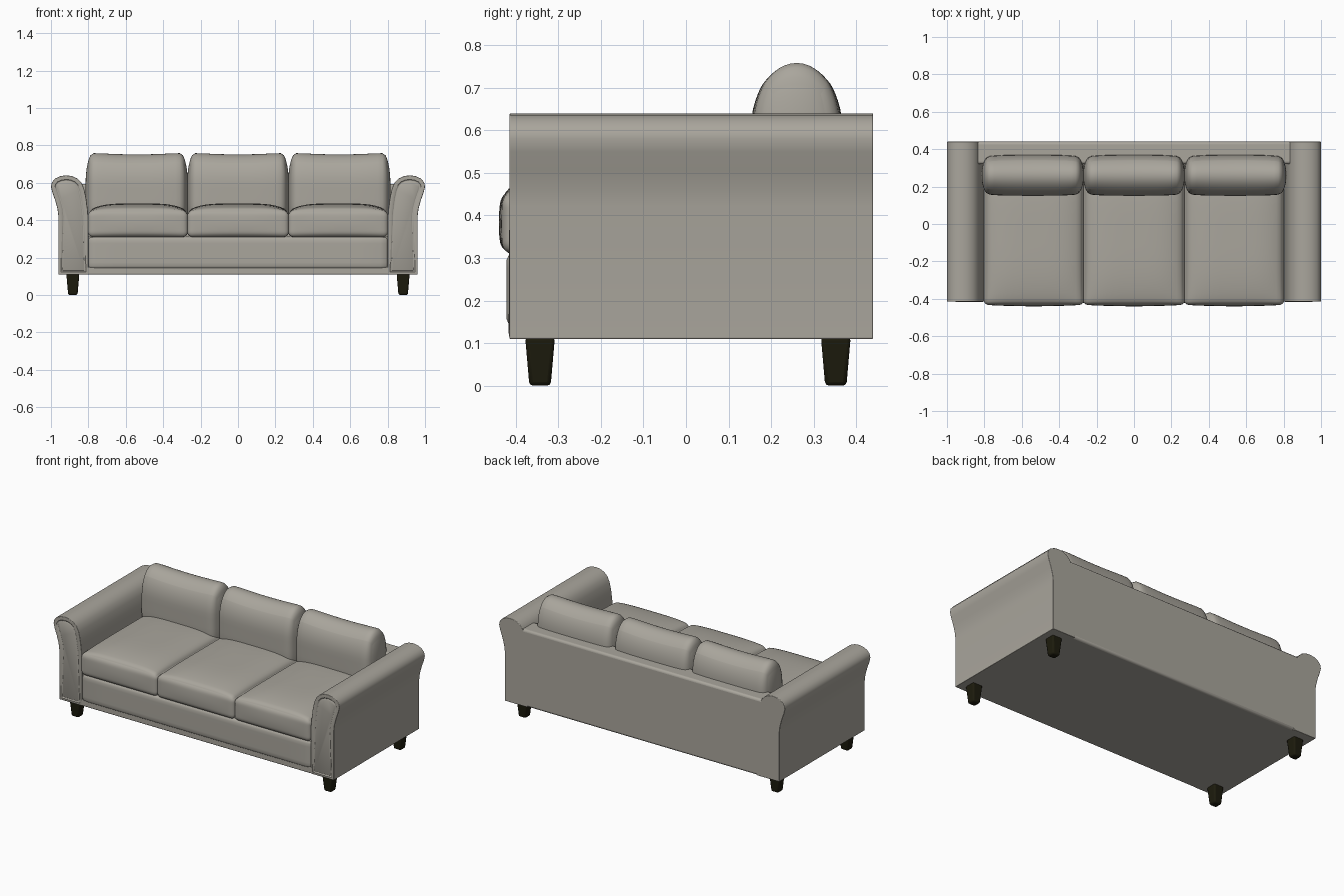
import bpy, bmesh, math
from mathutils import Vector

if "Cube" in bpy.data.objects:
    bpy.data.objects.remove(bpy.data.objects["Cube"])


def material(name, rgb):
    m = bpy.data.materials.new(name)
    m.diffuse_color = (*rgb, 1)
    m.use_nodes = True
    m.node_tree.nodes["Principled BSDF"].inputs["Base Color"].default_value = m.diffuse_color
    return m


FABRIC = material("warm grey fabric", (0.40, 0.38, 0.335))
WOOD = material("dark wood", (0.012, 0.011, 0.004))


def finish(name, bm, mat, bevel=0.0, segments=3, angle=40):
    bmesh.ops.recalc_face_normals(bm, faces=bm.faces)
    me = bpy.data.meshes.new(name)
    bm.to_mesh(me)
    bm.free()
    ob = bpy.data.objects.new(name, me)
    bpy.context.collection.objects.link(ob)
    me.materials.append(mat)
    if bevel:
        b = ob.modifiers.new("soft edges", 'BEVEL')
        b.width, b.segments, b.limit_method = bevel, segments, 'ANGLE'
        b.angle_limit = math.radians(50)
    bpy.ops.object.select_all(action='DESELECT')
    ob.select_set(True)
    bpy.context.view_layer.objects.active = ob
    bpy.ops.object.shade_smooth_by_angle(angle=math.radians(angle))
    return ob


def box(name, lo, hi, bevel):
    bm = bmesh.new()
    bmesh.ops.create_cube(bm, size=1)
    for v in bm.verts:
        v.co = [lo[i] + (v.co[i] + 0.5) * (hi[i] - lo[i]) for i in range(3)]
    return finish(name, bm, FABRIC, bevel)


def cushion(name, lo, hi, radii, puff, cuts=21):
    """Box with elliptical edges; puff(u, v, w) gives an extra offset."""
    bm = bmesh.new()
    bmesh.ops.create_cube(bm, size=2)
    bmesh.ops.subdivide_edges(bm, edges=bm.edges, cuts=cuts, use_grid_fill=True)
    for v in bm.verts:
        u = [math.sin(c * math.pi / 2) for c in v.co]
        base, d = [], []
        for i in range(3):
            half = (hi[i] - lo[i]) / 2
            q, inner = u[i] * half, half - radii[i]
            c = max(-inner, min(inner, q))
            base.append((lo[i] + hi[i]) / 2 + c)
            d.append((q - c) / radii[i])
        d = Vector(d)
        if d.length > 1e-6:
            d.normalize()
        v.co = Vector([base[i] + d[i] * radii[i] for i in range(3)]) + Vector(puff(*u))
    return finish(name, bm, FABRIC, angle=60)


# Rolled arms: extruded profile with a grooved front panel
PROFILE = [(0.96, 0.11), (0.96, 0.42), (0.965, 0.46), (0.977, 0.505), (0.993, 0.55),
           (1.0, 0.58), (0.995, 0.603), (0.978, 0.623), (0.95, 0.636), (0.92, 0.64),
           (0.89, 0.637), (0.86, 0.624), (0.838, 0.602), (0.823, 0.57), (0.812, 0.52),
           (0.803, 0.45), (0.80, 0.40), (0.80, 0.11)]
for side, word in ((1, "right"), (-1, "left")):
    bm = bmesh.new()
    face = bm.faces.new([bm.verts.new((side * x, -0.415, z)) for x, z in PROFILE])
    ext = bmesh.ops.extrude_face_region(bm, geom=[face])
    for v in [g for g in ext["geom"] if isinstance(g, bmesh.types.BMVert)]:
        v.co.y = 0.44
    front = min(bm.faces, key=lambda f: f.calc_center_median().y)
    bmesh.ops.recalc_face_normals(bm, faces=bm.faces)
    bmesh.ops.inset_region(bm, faces=[front], thickness=0.022, depth=0)
    bmesh.ops.inset_region(bm, faces=[front], thickness=0.006, depth=-0.005)
    bmesh.ops.inset_region(bm, faces=[front], thickness=0.008, depth=0.004)
    finish(word + "_arm", bm, FABRIC, 0.008)

# Frame: base, front rail panel and back
box("base", (-0.82, -0.405, 0.11), (0.82, 0.42, 0.315), 0.008)
box("front_rail", (-0.82, -0.415, 0.11), (0.82, -0.36, 0.15), 0.006)
cushion("front_panel", (-0.80, -0.422, 0.14), (0.80, -0.34, 0.312), (0.02, 0.02, 0.02),
        lambda u, v, w: (0, 0, 0), 9)
box("back", (-0.85, 0.32, 0.11), (0.85, 0.44, 0.595), 0.014)


def seat_puff(u, v, w):
    crown = (1 - u ** 4) * (1 - 0.75 * v ** 4)
    bulge = -0.008 * (1 - u * u) * (1 - w * w) if v < -0.5 else 0
    return (0, bulge, 0.04 * crown * max(0, w))


def back_puff(u, v, w):
    lift = 0.012 * (u * u) * (1 - u ** 8) * max(0, w)
    return (0, 0.012 * v * (1 - u ** 4), lift)


# Three seat cushions and three back cushions
for i, word in enumerate(("left", "middle", "right")):
    x0, x1 = ((-0.803, -0.268), (-0.272, 0.272), (0.268, 0.803))[i]
    cushion(word + "_seat_cushion", (x0, -0.432, 0.31), (x1, 0.33, 0.45),
            (0.03, 0.022, 0.03), seat_puff)
    x0, x1 = ((-0.815, -0.268), (-0.272, 0.272), (0.268, 0.815))[i]
    cushion(word + "_back_cushion", (x0, 0.163, 0.33), (x1, 0.357, 0.752),
            (0.04, 0.096, 0.16), back_puff)

# Tapered legs
for sx, xw in ((1, "right"), (-1, "left")):
    for y, yw in ((-0.343, "front"), (0.352, "back")):
        bm = bmesh.new()
        bmesh.ops.create_cube(bm, size=2)
        for v in bm.verts:
            top = v.co.z > 0
            r = 0.035 if top else 0.025
            v.co = (sx * 0.883 + v.co.x * r, y + v.co.y * r, 0.115 if top else 0)
        finish(yw + "_" + xw + "_leg", bm, WOOD, 0.009, 2)
